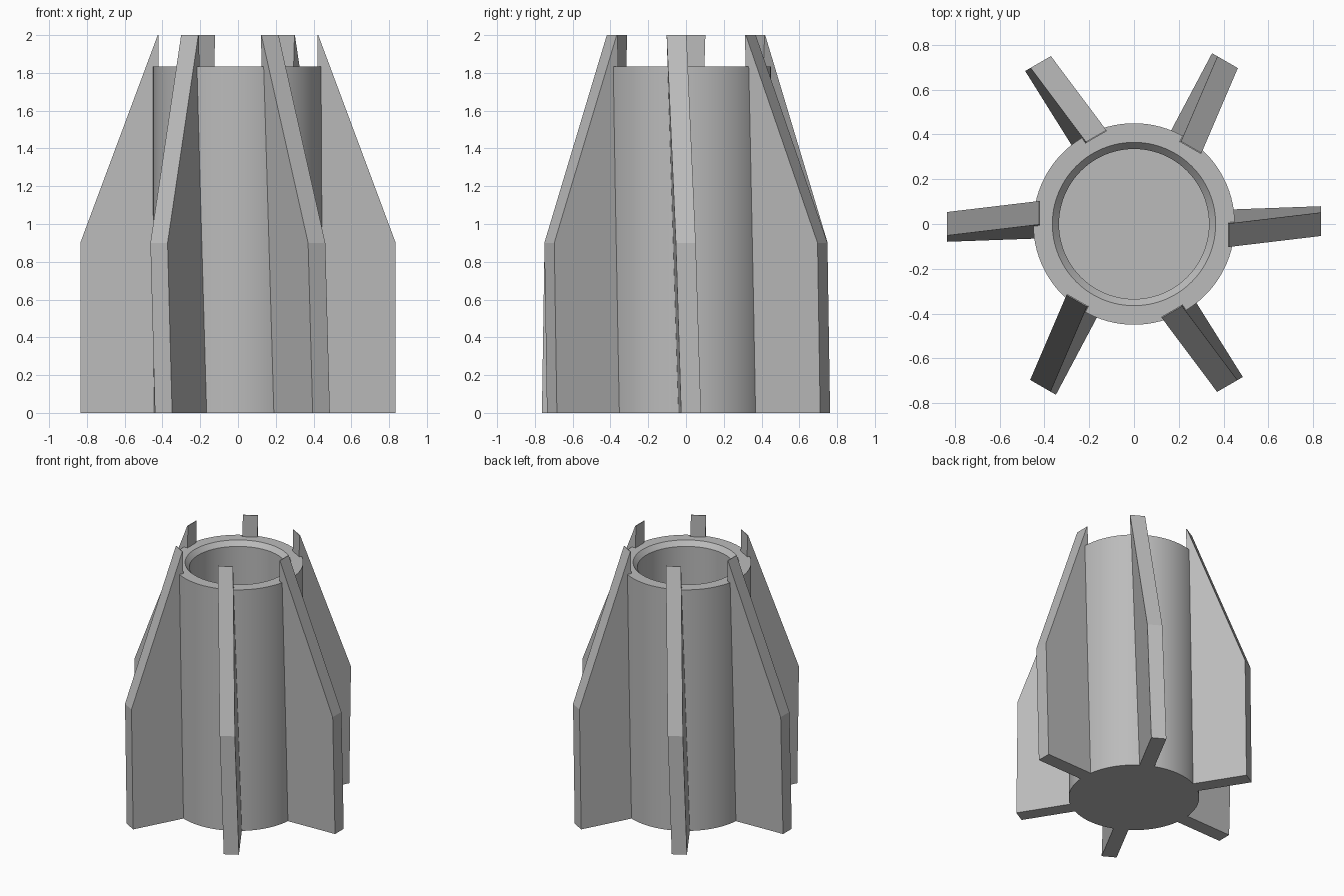
import bpy, bmesh
from math import pi, radians
from mathutils import Matrix

if "Cube" in bpy.data.objects:
    bpy.data.objects.remove(bpy.data.objects["Cube"], do_unlink=True)

grey = bpy.data.materials.new("plain grey")
grey.use_nodes = True
grey.diffuse_color = (0.5, 0.5, 0.5, 1)
grey.node_tree.nodes["Principled BSDF"].inputs["Base Color"].default_value = (0.5, 0.5, 0.5, 1)

FIN_COUNT = 6
TUBE_R = 0.45
FIN_INNER = 0.42
FIN_OUTER = 0.835
FIN_THICK = 0.105


def finish(bm, name):
    bmesh.ops.recalc_face_normals(bm, faces=bm.faces)
    mesh = bpy.data.meshes.new(name)
    bm.to_mesh(mesh)
    bm.free()
    mesh.materials.append(grey)
    obj = bpy.data.objects.new(name, mesh)
    bpy.context.collection.objects.link(obj)
    return obj


# Round body with a chamfered blind bore, turned from a half profile
profile = [(0, 0), (TUBE_R, 0), (TUBE_R, 1.835), (0.365, 1.835),
           (0.335, 1.8), (0.335, 0.1), (0, 0.1)]
bm = bmesh.new()
verts = [bm.verts.new((r, 0, z)) for r, z in profile]
edges = [bm.edges.new(pair) for pair in zip(verts, verts[1:])]
bmesh.ops.spin(bm, geom=verts + edges, cent=(0, 0, 0), axis=(0, 0, 1),
               angle=2 * pi, steps=96, use_duplicate=False)
bmesh.ops.remove_doubles(bm, verts=bm.verts, dist=0.0005)
body = finish(bm, "body_tube")
bpy.ops.object.select_all(action='DESELECT')
body.select_set(True)
bpy.context.view_layer.objects.active = body
bpy.ops.object.shade_smooth_by_angle(angle=radians(30))


# Slightly leaning fins, tapering to a point above the rim
def lean(r, z):
    return 0.013 + 0.036 * (r - TUBE_R) - 0.031 * z


outline = [(FIN_INNER, 0), (FIN_OUTER, 0), (FIN_OUTER, 0.9), (FIN_INNER + 0.005, 2), (FIN_INNER, 2)]
for i in range(FIN_COUNT):
    bm = bmesh.new()
    sides = [[bm.verts.new((r, lean(r, z) + s * FIN_THICK / 2, z)) for r, z in outline]
             for s in (-1, 1)]
    for side in sides:
        bm.faces.new(side)
    n = len(outline)
    for k in range(n):
        j = (k + 1) % n
        bm.faces.new((sides[0][k], sides[0][j], sides[1][j], sides[1][k]))
    bm.transform(Matrix.Rotation(i * 2 * pi / FIN_COUNT, 4, 'Z'))
    finish(bm, f"fin_{i + 1}")
